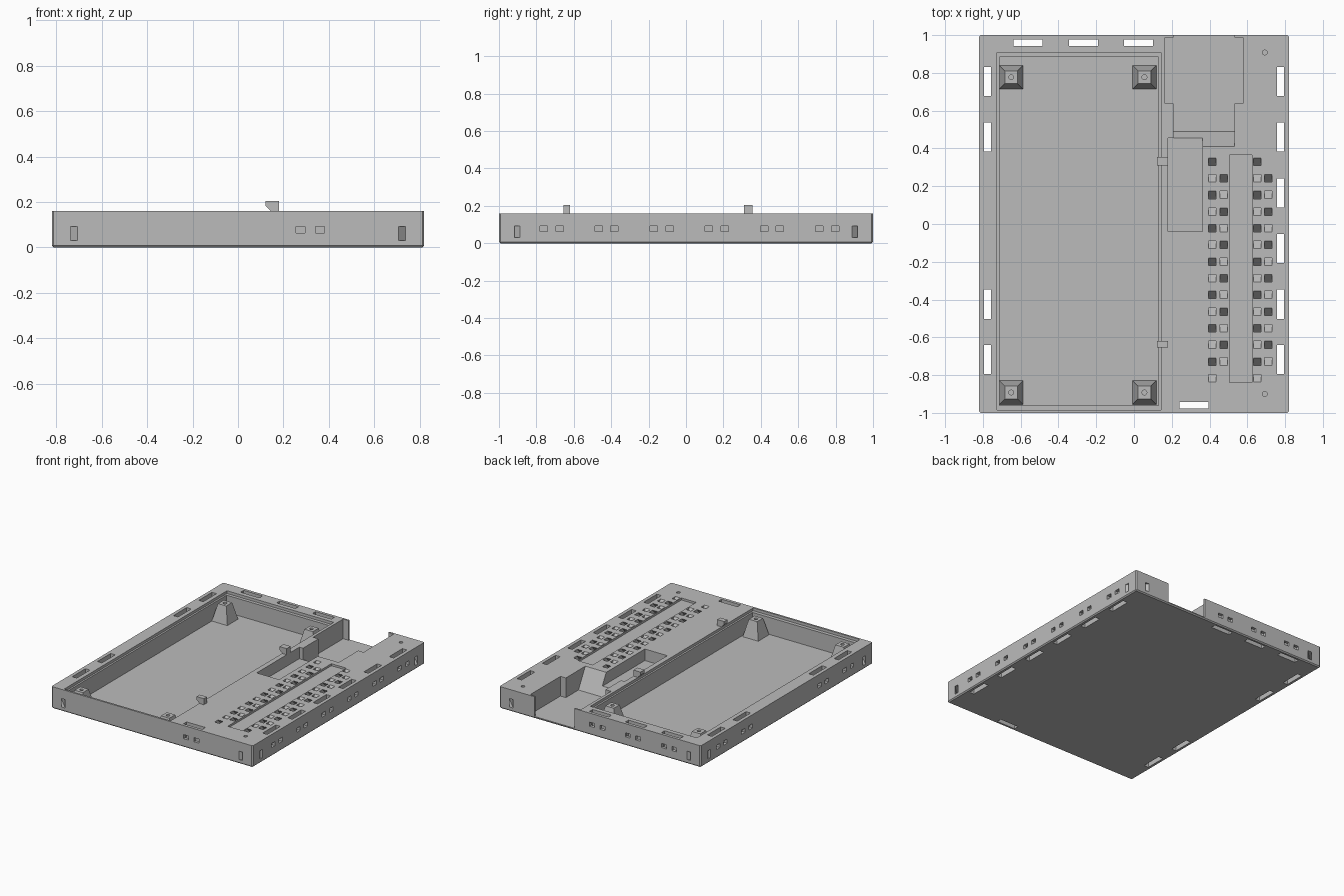
import bpy, bmesh, math
from mathutils import Matrix, Vector

cube = bpy.data.objects.get("Cube")
if cube:
    bpy.data.objects.remove(cube, do_unlink=True)

W, L, TOP, FLOOR = 0.82, 1.0, 0.16, 0.015

grey = bpy.data.materials.new("plain_grey")
grey.use_nodes = True
grey.diffuse_color = (0.5, 0.5, 0.5, 1)
grey.node_tree.nodes["Principled BSDF"].inputs["Base Color"].default_value = (0.5, 0.5, 0.5, 1)


def finish(bm, name):
    bmesh.ops.recalc_face_normals(bm, faces=bm.faces)
    me = bpy.data.meshes.new(name)
    bm.to_mesh(me)
    bm.free()
    me.materials.append(grey)
    ob = bpy.data.objects.new(name, me)
    bpy.context.collection.objects.link(ob)
    return ob


def box(bm, x0, x1, y0, y1, z0, z1):
    m = Matrix.Translation(((x0 + x1) / 2, (y0 + y1) / 2, (z0 + z1) / 2))
    m = m @ Matrix.Diagonal((x1 - x0, y1 - y0, z1 - z0, 1))
    return bmesh.ops.create_cube(bm, size=1, matrix=m)["verts"]


def prism(bm, profile, x0, x1):
    """Extrude a (y, z) profile along x."""
    face = bm.faces.new([bm.verts.new((x0, y, z)) for y, z in profile])
    new = bmesh.ops.extrude_face_region(bm, geom=[face])["geom"]
    verts = [v for v in new if isinstance(v, bmesh.types.BMVert)]
    bmesh.ops.translate(bm, verts=verts, vec=(x1 - x0, 0, 0))


def hole(bm, x, y, z0, z1, r=0.013):
    bmesh.ops.create_cone(bm, cap_ends=True, segments=20, radius1=r, radius2=r, depth=z1 - z0,
                          matrix=Matrix.Translation((x, y, (z0 + z1) / 2)))


def cut(target, cutters):
    for bm in cutters:
        tool = finish(bm, "cutter")
        tool.hide_render = True
        mod = target.modifiers.new("cut", 'BOOLEAN')
        mod.operation, mod.solver, mod.object = 'DIFFERENCE', 'EXACT', tool
        bpy.context.view_layer.objects.active = target
        bpy.ops.object.modifier_apply(modifier=mod.name)
        bpy.data.objects.remove(tool, do_unlink=True)


# Tray body with chamfered bottom and corners
bm = bmesh.new()
box(bm, -W, W, -L, L, 0, TOP)
edges = [e for e in bm.edges if min(v.co.z for v in e.verts) < 0.01]
bmesh.ops.bevel(bm, geom=edges, offset=0.008, segments=1, affect='EDGES')
tray = finish(bm, "tray_body")

first, second, third = bmesh.new(), bmesh.new(), bmesh.new()

# Main bay and its shallow upper ledge
box(first, -0.713, 0.13, -0.96, 0.885, FLOOR, 0.3)
box(second, -0.726, 0.143, -0.986, 0.909, 0.14, 0.3)

# Strap slots through the rim, each with two side holes
HALF, TIE, LOW, HIGH = 0.077, 0.0425, 0.063, 0.093
side_rows = [0.755, 0.46, 0.165, -0.13, -0.425, -0.718]
for side, rows in ((1, side_rows), (-1, side_rows[:2] + side_rows[4:])):
    for y in rows:
        xs = sorted((side * 0.757, side * 0.794))
        box(first, *xs, y - HALF, y + HALF, -0.1, 0.3)
        for t in (y - TIE, y + TIE):
            xs = sorted((side * 0.775, side * 0.9))
            box(second, *xs, t - 0.02, t + 0.02, LOW, HIGH)
for x, side in ((-0.562, 1), (-0.268, 1), (0.024, 1), (0.318, -1)):
    ys = sorted((side * 0.942, side * 0.978))
    box(first, x - HALF, x + HALF, *ys, -0.1, 0.3)
    for t in (x - TIE, x + TIE):
        ys = sorted((side * 0.96, side * 1.1))
        box(second, t - 0.02, t + 0.02, *ys, LOW, HIGH)

# Diagonal tunnels through the four corners
for sx in (-1, 1):
    for sy in (-1, 1):
        verts = box(first, -0.12, 0.12, -0.0105, 0.0105, 0.03, 0.092)
        bmesh.ops.rotate(first, verts=verts, cent=(0, 0, 0),
                         matrix=Matrix.Rotation(-sx * sy * math.pi / 4, 3, 'Z'))
        bmesh.ops.translate(first, verts=verts, vec=Vector((sx * 0.772, sy * 0.95, 0)))

# Sloped wire tunnels joining pairs of square openings
half_profile = [(0.064, 0.02), (0.064, 0), (0.012, -0.06)]
tunnel = half_profile + [(-y, z) for y, z in reversed(half_profile)]
tunnel += [(-0.024, 0.02), (-0.024, 0), (0, -0.028), (0.024, 0), (0.024, 0.02)]
for x, start, count in ((0.415, 0.286, 7), (0.475, 0.198, 6), (0.652, 0.286, 7), (0.71, 0.198, 6)):
    for i in range(count):
        mid = start - i * 0.1764
        prism(first, [(mid + y, TOP + z) for y, z in tunnel], x - 0.02, x + 0.02)

# Shallow groove between the tunnels, and two screw holes
box(first, 0.505, 0.626, -0.84, 0.365, TOP - 0.015, 0.3)
for y in (0.908, -0.9):
    hole(first, 0.692, y, 0.05, 0.3)

# Rear bay: wide pocket, narrow opening with ramp, and cable pocket
box(first, 0.165, 0.577, 0.637, 0.988, FLOOR, 0.3)
prism(second, [(1.1, FLOOR), (0.49, FLOOR), (0.41, TOP), (0.41, 0.3), (1.1, 0.3)], 0.21, 0.533)
box(third, 0.18, 0.363, -0.04, 0.456, 0.075, 0.3)
cut(tray, (first, second, third))

# Tapered support posts with screw holes
posts, drills = bmesh.new(), bmesh.new()
for x in (-0.65, 0.055):
    for y in (0.777, -0.892):
        bmesh.ops.create_cone(posts, cap_ends=True, segments=4, radius1=0.064 * math.sqrt(2),
                              radius2=0.034 * math.sqrt(2), depth=0.128,
                              matrix=Matrix.Translation((x, y, 0.076)) @ Matrix.Rotation(math.pi / 4, 4, 'Z'))
        hole(drills, x, y, 0.06, 0.3)
cut(finish(posts, "support_posts"), (drills,))

# Hooked clips on the dividing wall
hook = [(0.18, 0.15), (0.18, 0.205), (0.122, 0.205), (0.122, 0.182), (0.145, 0.16), (0.145, 0.15)]
for name, y, half in (("rear_clip", 0.332, 0.023), ("front_clip", -0.637, 0.018)):
    bm = bmesh.new()
    prism(bm, hook, -half, half)
    for v in bm.verts:
        v.co = (v.co.y, y + v.co.x, v.co.z)
    finish(bm, name)
